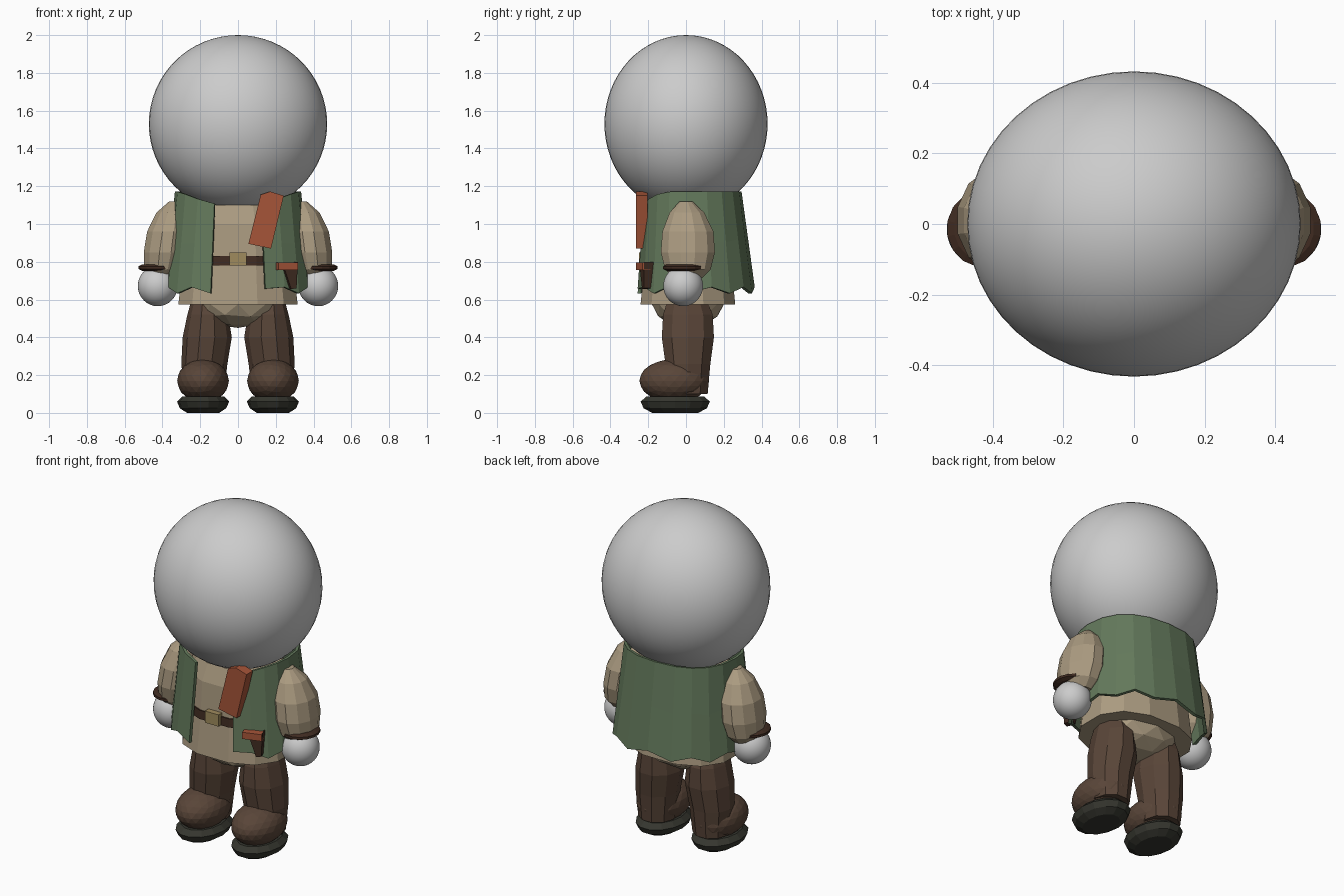
import bpy, bmesh
from math import sin, cos, pi, radians
from mathutils import Matrix, Vector

if "Cube" in bpy.data.objects:
    bpy.data.objects.remove(bpy.data.objects["Cube"])


def material(name, rgb):
    m = bpy.data.materials.new(name)
    m.diffuse_color = (*rgb, 1)
    m.use_nodes = True
    m.node_tree.nodes["Principled BSDF"].inputs["Base Color"].default_value = m.diffuse_color
    return m


TAN = material("tan_cloth", (.41, .33, .22))
GREEN = material("green_cloth", (.125, .19, .105))
BROWN = material("brown_leather", (.10, .06, .04))
DARK = material("dark_leather", (.05, .024, .015))
SOLE = material("rubber", (.036, .037, .028))
RED = material("rust", (.38, .09, .04))
BRASS = material("brass", (.35, .26, .11))


def finish(name, bm, mat=None, mirror=False, smooth=False):
    bmesh.ops.recalc_face_normals(bm, faces=bm.faces)
    me = bpy.data.meshes.new(name)
    bm.to_mesh(me)
    bm.free()
    ob = bpy.data.objects.new(name, me)
    bpy.context.collection.objects.link(ob)
    if mat:
        me.materials.append(mat)
    for p in me.polygons:
        p.use_smooth = smooth
    if mirror:
        ob.modifiers.new("mirror", 'MIRROR').use_mirror_merge = False
    return ob


def power(v, e):
    return (1 if v >= 0 else -1) * abs(v) ** e


def loft(name, rings, n, mat, mirror=False, e=1.0):
    """Closed skin through rings of (cx, cy, z, rx, ry)."""
    bm = bmesh.new()
    loops = []
    for cx, cy, z, rx, ry in rings:
        angles = [2 * pi * (i + .5) / n for i in range(n)]
        loops.append([bm.verts.new((cx + rx * power(sin(a), e), cy - ry * power(cos(a), e), z))
                      for a in angles])
    for lo, hi in zip(loops, loops[1:]):
        for i in range(n):
            j = (i + 1) % n
            bm.faces.new((lo[i], lo[j], hi[j], hi[i]))
    bm.faces.new(loops[0])
    bm.faces.new(loops[-1])
    return finish(name, bm, mat, mirror)


def ball(name, loc, rad, mat=None, sub=2, mirror=False, smooth=False):
    bm = bmesh.new()
    m = Matrix.Translation(loc) @ Matrix.Diagonal((*rad, 1))
    if smooth:
        bmesh.ops.create_uvsphere(bm, u_segments=48, v_segments=32, radius=1, matrix=m)
    else:
        bmesh.ops.create_icosphere(bm, subdivisions=sub, radius=1, matrix=m)
    return finish(name, bm, mat, mirror, smooth)


def slab(name, outline, y0, y1, mat, pivot=None, turn=0):
    """Front outline (x, z) extruded from y0 to y1."""
    bm = bmesh.new()
    f = bm.faces.new([bm.verts.new((x, y0, z)) for x, z in outline])
    out = bmesh.ops.extrude_face_region(bm, geom=[f])
    moved = [v for v in out["geom"] if isinstance(v, bmesh.types.BMVert)]
    bmesh.ops.translate(bm, verts=moved, vec=(0, y1 - y0, 0))
    if pivot:
        bmesh.ops.rotate(bm, verts=bm.verts, cent=pivot,
                         matrix=Matrix.Rotation(radians(turn), 3, 'Z'))
    return finish(name, bm, mat)


def rect(x0, x1, z0, z1):
    return [(x0, z0), (x1, z0), (x1, z1), (x0, z1)]


# head and hands
ball("head", (0, 0, 1.53), (.472, .432, .47), smooth=True)
ball("hand", (.425, -.015, .672), (.105, .105, .107), mirror=True, smooth=True)

# tunic, hips and belt
loft("tunic", [(0, .01, .575, .325, .258), (0, .01, .80, .30, .235),
               (0, .01, 1.0, .29, .225), (0, .01, 1.10, .25, .19)], 12, TAN, e=.85)
ball("hips", (0, .01, .575), (.25, .19, .125), TAN)
loft("belt", [(0, .01, .78, .31, .245), (0, .01, .83, .305, .241)], 12, DARK, e=.85)
slab("buckle", rect(-.045, .045, .78, .85), -.25, -.21, BRASS)

# sleeves and cuffs
loft("sleeve", [(.40, .01, .715, .065, .08), (.398, .01, .76, .102, .125),
                (.385, .01, .85, .118, .148), (.37, .01, .96, .115, .14),
                (.35, .005, 1.06, .085, .095), (.335, 0, 1.12, .03, .035)], 12, TAN, mirror=True)
loft("cuff", [(.425, -.013, .752, .085, .09), (.425, -.013, .762, .105, .11),
              (.425, -.013, .776, .105, .11), (.425, -.013, .786, .085, .09)], 16, DARK, mirror=True)

# legs, boots and soles
loft("leg", [(.18, .01, .10, .105, .11), (.178, .01, .26, .122, .125), (.163, .01, .40, .13, .145),
             (.16, .01, .52, .108, .138), (.16, .005, .62, .08, .10)], 10, BROWN, mirror=True)
ball("boot", (.185, -.062, .17), (.137, .185, .115), BROWN, sub=3, mirror=True)
loft("sole", [(.185, -.057, 0, .085, .125), (.185, -.057, .025, .123, .172),
              (.185, -.057, .06, .138, .188), (.185, -.057, .088, .11, .155)], 14, SOLE, mirror=True)

# open vest wrapping around the back, with a ragged hem
bm = bmesh.new()
cols, rows = 18, []
for i in range(cols + 1):
    a = radians(18 + 324 * i / cols)
    sx, cy = power(sin(a), .83), power(cos(a), .83)
    front = max(0.0, cos(a))
    top = 1.172 - .075 * front ** 3
    hem = (.632 if i % 2 == 0 else .665) + (.025 if i == 0 else 0)
    hi = Vector((.325 * sx, -(.225 if cy > 0 else .285) * cy, top))
    lo = Vector((.378 * sx, -(.258 if cy > 0 else .355) * cy, hem))
    rows.append([bm.verts.new(hi.lerp(lo, t)) for t in (0, .5, 1)])
for p, q in zip(rows, rows[1:]):
    for k in range(2):
        bm.faces.new((p[k], p[k + 1], q[k + 1], q[k]))
vest = finish("vest", bm, GREEN)
solid = vest.modifiers.new("thickness", 'SOLIDIFY')
solid.thickness = .018
solid.offset = 0

# chest flap and tool hanging on the vest
slab("chest_flap", [(.055, .895), (.175, .87), (.242, 1.15), (.17, 1.172), (.12, 1.155)],
     -.265, -.205, RED)
pivot = (.255, -.215, .75)
slab("tool_grip", rect(.20, .31, .757, .797), -.25, -.205, RED, pivot, 18)
slab("tool_sheath", [(.275, .655), (.305, .66), (.312, .80), (.24, .757)],
     -.24, -.185, DARK, pivot, 18)
